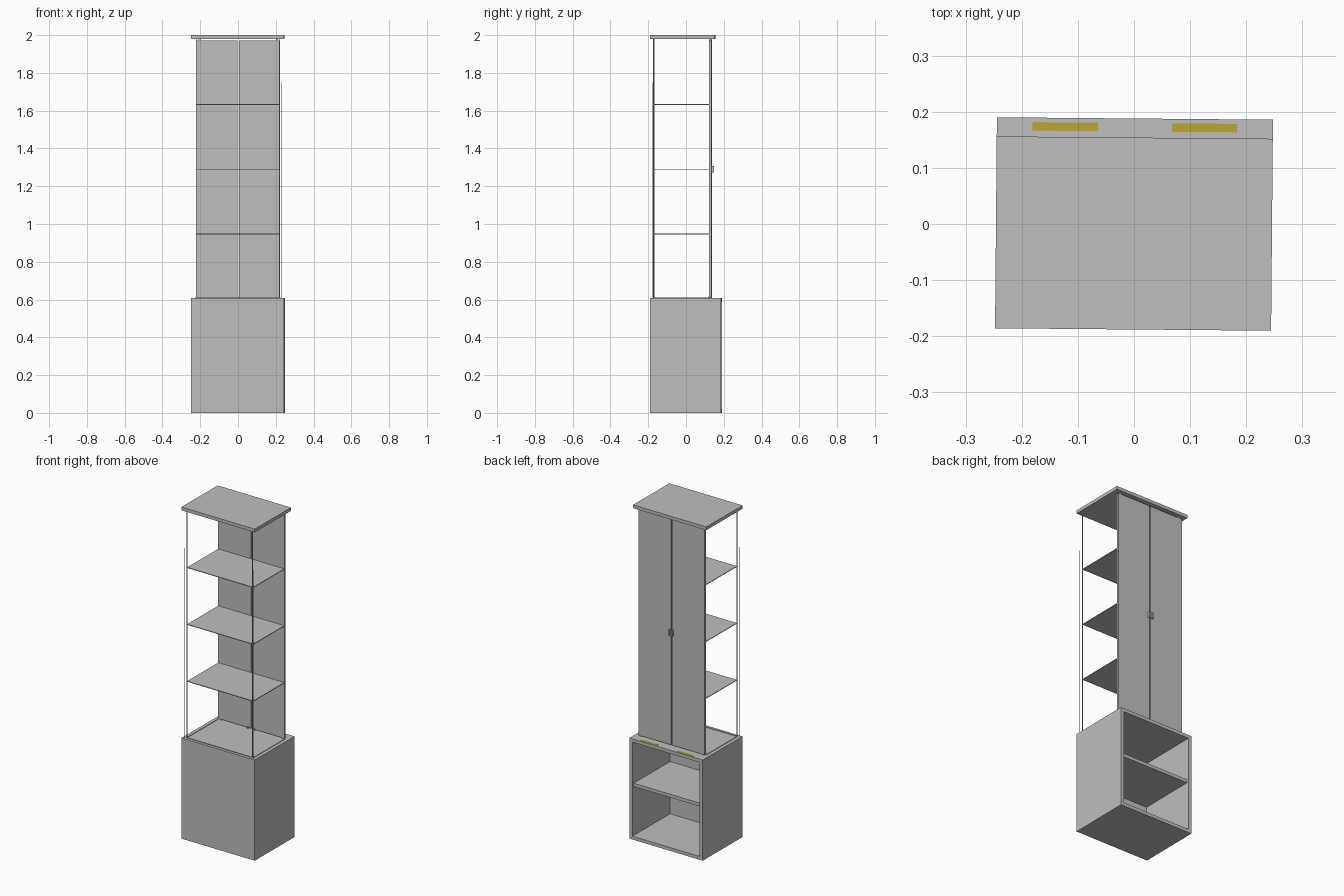
import bpy
import math
from mathutils import Matrix

cube = bpy.data.objects.get("Cube")
if cube:
    bpy.data.objects.remove(cube, do_unlink=True)


def material(name, colour):
    m = bpy.data.materials.new(name)
    m.use_nodes = True
    m.diffuse_color = (*colour, 1)
    m.node_tree.nodes["Principled BSDF"].inputs["Base Color"].default_value = (*colour, 1)
    return m


GREY = material("light grey", (0.52, 0.52, 0.51))
YELLOW = material("yellow", (0.52, 0.38, 0.04))

# The whole cabinet stands very slightly turned
TURN = Matrix.Rotation(math.radians(-0.5), 4, "Z")


def box(name, x, y, z, mat=GREY):
    """Box from three (low, high) ranges."""
    verts = [(a, b, c) for a in x for b in y for c in z]
    faces = [(0, 1, 3, 2), (4, 6, 7, 5), (0, 4, 5, 1),
             (2, 3, 7, 6), (0, 2, 6, 4), (1, 5, 7, 3)]
    mesh = bpy.data.meshes.new(name)
    mesh.from_pydata(verts, [], faces)
    mesh.materials.append(mat)
    obj = bpy.data.objects.new(name, mesh)
    obj.matrix_world = TURN
    bpy.context.collection.objects.link(obj)
    return obj


def pair(name, x, y, z, mat=GREY):
    """The same box on the left (+x) and mirrored on the right."""
    box("left_" + name, x, y, z, mat)
    box("right_" + name, (-x[1], -x[0]), y, z, mat)


W, D = 0.246, 0.188      # half width and half depth
T = 0.02                 # board thickness
BASE, TOP = 0.607, 2.0   # base height and full height
GX, GY = 0.222, -0.168   # showcase corner
BACK = 0.125             # inner face of the doors

# Base cabinet, open at the back
pair("base_side", (W - T, W), (-D, D), (0, BASE))
box("base_front", (T - W, W - T), (-D, T - D), (0, BASE))
box("base_floor", (T - W, W - T), (T - D, D), (0, T))
box("base_top", (T - W, W - T), (T - D, D), (BASE - T, BASE))
box("base_shelf", (T - W, W - T), (T - D, D - 0.012), (0.315, 0.335))

# Cap board
box("cap", (-W, W), (-D, 0.154), (TOP - T, TOP))

# Showcase shelves
for i, z in enumerate((0.947, 1.29, 1.633)):
    box(f"showcase_shelf_{i + 1}", (-GX, GX), (GY, BACK), (z - 0.002, z + 0.002))

# Slim corner edges and bottom runners of the open showcase
E = 0.004
pair("front_corner_edge", (GX - E, GX), (GY - E, GY), (BASE, TOP - T))
pair("outer_corner_edge", (0.233, 0.235), (-0.179, -0.177), (BASE, 1.75))
pair("side_runner", (GX, GX + 0.003), (GY, BACK), (BASE, BASE + 0.003))
box("front_runner", (-GX, GX), (GY - 0.003, GY), (BASE, BASE + 0.003))

# Rear doors with handles and pivots
pair("door", (0.003, GX), (BACK, BACK + 0.012), (BASE + 0.005, TOP - T - 0.008))
pair("handle", (0.004, 0.014), (BACK + 0.012, BACK + 0.024), (1.273, 1.308))
for level, z in (("lower", BASE), ("upper", TOP - T - 0.008)):
    pair(level + "_pivot", (0.2, 0.21), (BACK + 0.002, BACK + 0.01), (z, z + 0.008))
pair("lock_pin", (0.018, 0.026), (BACK - 0.006, BACK), (BASE + 0.002, BASE + 0.01))

# Yellow strips on the rear ledge
pair("ledge_strip", (0.066, 0.182), (0.165, 0.18), (BASE, BASE + 0.001), YELLOW)
